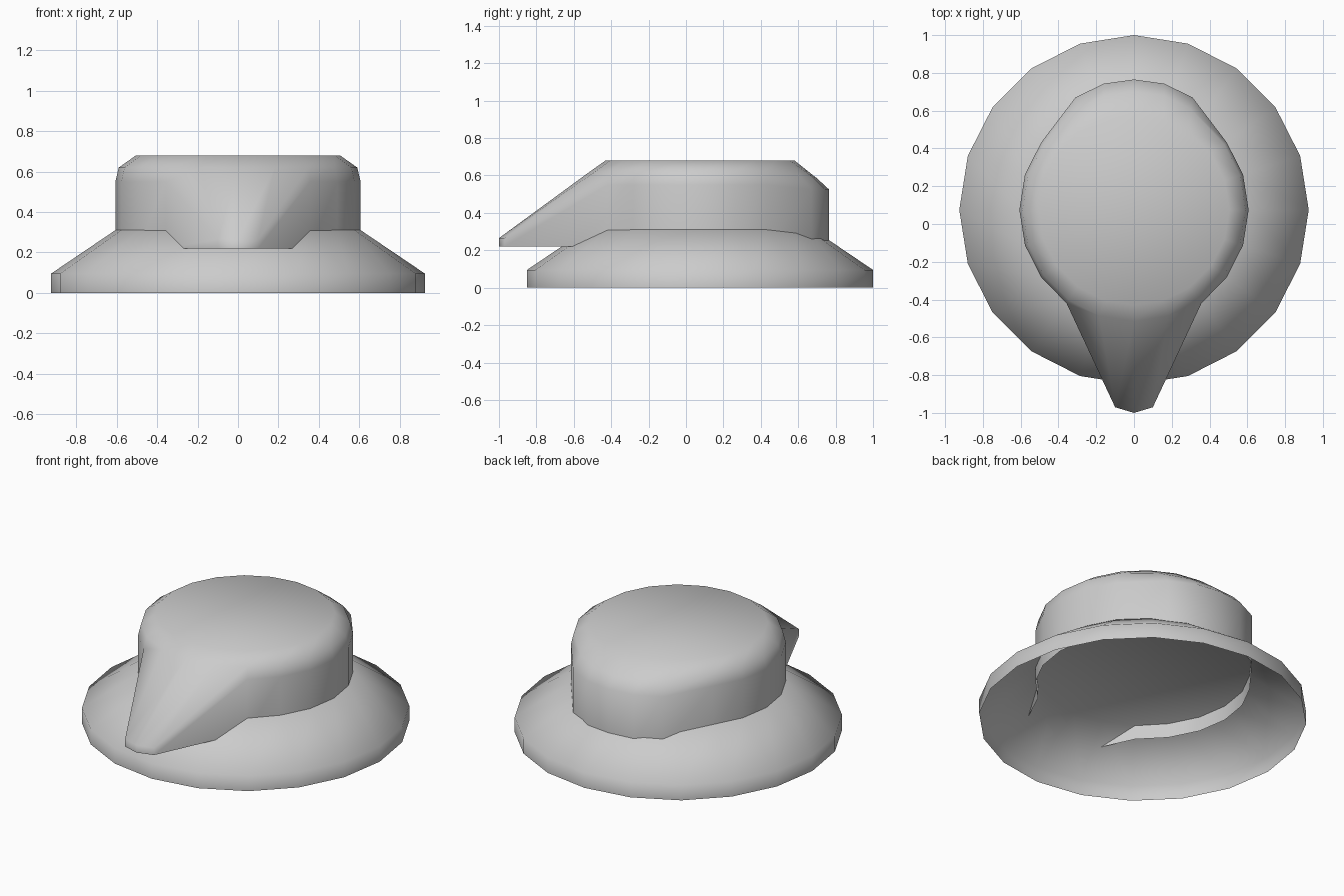
import bpy, bmesh, math

if "Cube" in bpy.data.objects:
    bpy.data.objects.remove(bpy.data.objects["Cube"])

SIDES = 20
CY = 0.075  # centre of the round parts along y


def circle(r, z):
    # starts at the front (-y) and runs counter-clockwise seen from above
    return [(r * math.sin(2 * math.pi * i / SIDES),
             CY - r * math.cos(2 * math.pi * i / SIDES), z) for i in range(SIDES)]


def reshape(ring, changes):
    # move points by index, mirrored across x = 0
    for i, (x, y, z) in changes.items():
        ring[i] = (x, y, z)
        ring[-i % SIDES] = (-x, y, z)
    return ring


def loft(name, rings):
    # skin stacked rings, open below and capped on top
    bm = bmesh.new()
    loops = [[bm.verts.new(p) for p in ring] for ring in rings]
    for a, b in zip(loops, loops[1:]):
        for i in range(SIDES):
            j = (i + 1) % SIDES
            bm.faces.new((a[i], a[j], b[j], b[i]))
    bm.faces.new(loops[-1])
    for f in bm.faces:
        f.smooth = True
    mesh = bpy.data.meshes.new(name)
    bm.to_mesh(mesh)
    bm.free()
    obj = bpy.data.objects.new(name, mesh)
    bpy.context.collection.objects.link(obj)
    return obj


# flared base skirt: short vertical band, then a slope up to the closed top
loft("base_skirt", [circle(0.925, 0), circle(0.925, 0.095), circle(0.607, 0.31)])


# upper body: front drawn out to a spout, back bulged slightly
def body_wall(z, z_tip, z_side, z_back):
    return reshape(circle(0.607, z), {
        0: (0, -1.0, z_tip), 1: (0.10, -0.97, z_tip),
        2: (0.357, -0.42, z_side),
        8: (0.31, 0.67, z_back), 9: (0.16, 0.743, z_back), 10: (0, 0.765, z_back)})


shoulder = reshape(circle(0.59, 0.62), {
    8: (0.30, 0.61, 0.60), 9: (0.16, 0.68, 0.59), 10: (0, 0.70, 0.585)})
loft("upper_body", [
    body_wall(0.22, 0.22, 0.22, 0.22),
    body_wall(0.55, 0.265, 0.55, 0.525),
    shoulder,
    circle(0.505, 0.68)])
